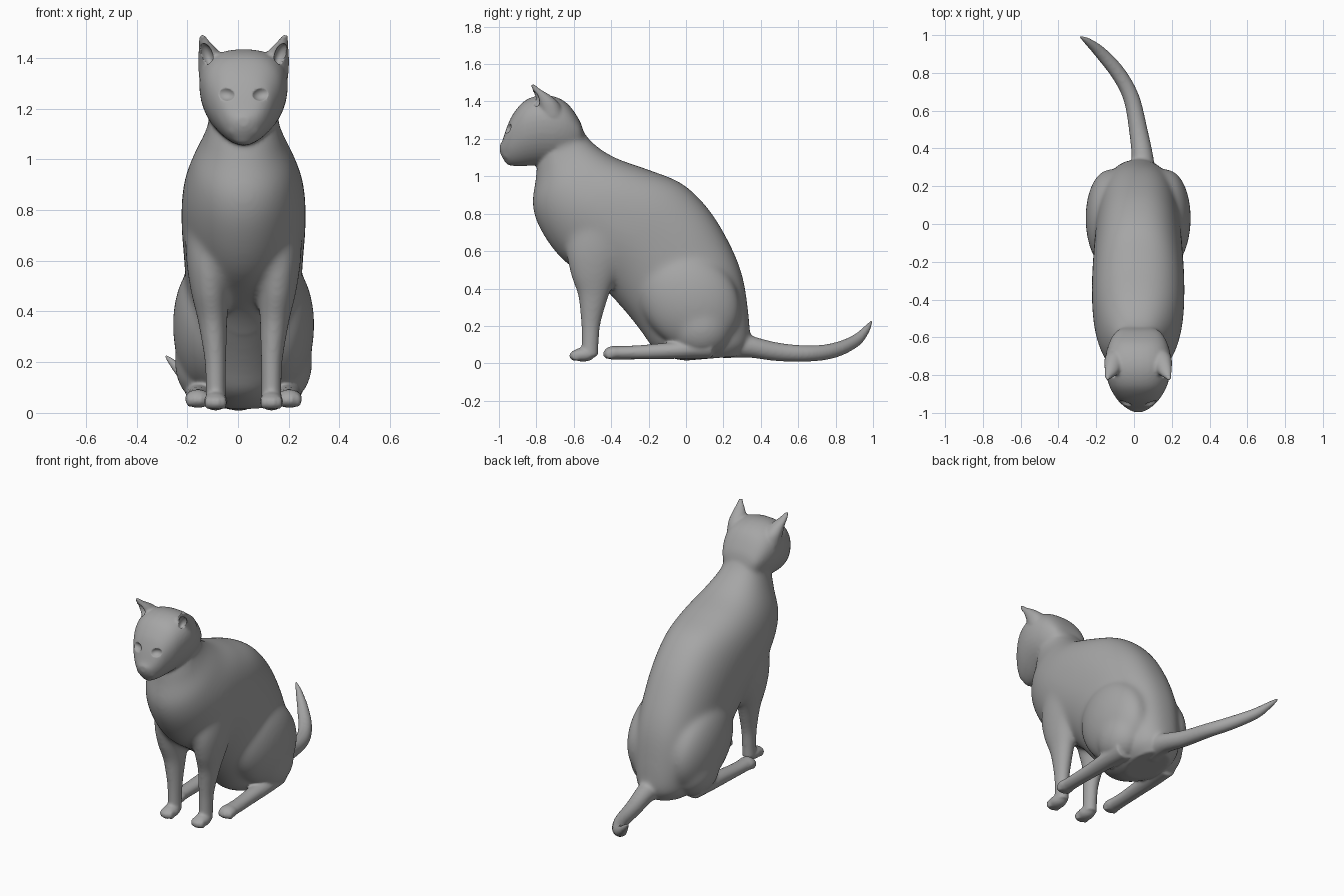
import bpy, bmesh, math
from mathutils import Vector, Matrix

if "Cube" in bpy.data.objects:
    bpy.data.objects.remove(bpy.data.objects["Cube"])

CX = 0.022          # the body's mid-plane
bm = bmesh.new()    # all skin parts, fused later into one surface


def spline(a, b, c, d, t):
    return 0.5 * (2 * b + (c - a) * t + (2 * a - 5 * b + 4 * c - d) * t * t
                  + (3 * b - a - 3 * c + d) * t ** 3)


def loft(mesh, sections, egg=0.0, square=1.0, n=32, steps=5):
    """Closed tube through (centre, half axis u, half axis v) sections."""
    s = [[Vector(p) for p in sec] for sec in sections]
    full = []
    for i in range(len(s) - 1):
        q = [s[max(i - 1, 0)], s[i], s[i + 1], s[min(i + 2, len(s) - 1)]]
        for k in range(steps):
            full.append([spline(q[0][j], q[1][j], q[2][j], q[3][j], k / steps) for j in range(3)])
    full.append(s[-1])
    rings = []
    for c, u, v in full:
        ring = []
        for k in range(n):
            a = 2 * math.pi * (k + .5) / n
            x, y = math.cos(a), math.sin(a)
            if y > 0:   # squarer on the v side
                x, y = math.copysign(abs(x) ** square, x), y ** square
            ring.append(mesh.verts.new(c + u * x * (1 + egg * y) + v * y))
        rings.append(ring)
    faces = []
    for r0, r1 in zip(rings, rings[1:]):
        for k in range(n):
            faces.append(mesh.faces.new((r0[k], r0[(k + 1) % n], r1[(k + 1) % n], r1[k])))
    faces += [mesh.faces.new(rings[0][::-1]), mesh.faces.new(rings[-1])]
    bmesh.ops.recalc_face_normals(mesh, faces=faces)


def ball(mesh, centre, radii, tilt=(0, 0, 0)):
    m = Matrix.Translation(centre)
    for ang, ax in zip(tilt, "XYZ"):
        m = m @ Matrix.Rotation(math.radians(ang), 4, ax)
    bmesh.ops.create_uvsphere(mesh, u_segments=28, v_segments=18, radius=1,
                              matrix=m @ Matrix.Diagonal((*radii, 1)))


def make(mesh, name):
    me = bpy.data.meshes.new(name)
    mesh.to_mesh(me)
    mesh.free()
    ob = bpy.data.objects.new(name, me)
    bpy.context.collection.objects.link(ob)
    return ob


# torso: back point (y, z), front point (y, z), half width
torso = [(-.57, 1.27, -.79, 1.10, .125), (-.50, 1.18, -.805, .98, .155),
         (-.38, 1.10, -.82, .84, .205), (-.20, 1.035, -.77, .70, .238),
         (-.02, .96, -.65, .545, .245), (.12, .825, -.44, .40, .235),
         (.228, .65, -.32, .27, .225), (.298, .48, -.24, .17, .215),
         (.33, .30, -.17, .08, .20), (.34, .13, -.08, .03, .165),
         (.30, .04, 0, .015, .11)]
loft(bm, [((CX, (a + c) / 2, (b + d) / 2), (w, 0, 0), (0, (a - c) / 2, (b - d) / 2))
          for a, b, c, d, w in torso], square=.84, n=48)

# head: y, bottom, top, half width
head = [(-.545, 1.15, 1.23, .07), (-.57, 1.11, 1.30, .115), (-.63, 1.07, 1.385, .15),
        (-.70, 1.06, 1.425, .168), (-.78, 1.06, 1.433, .168), (-.86, 1.055, 1.405, .148),
        (-.92, 1.055, 1.34, .115), (-.955, 1.065, 1.27, .085),
        (-.982, 1.10, 1.19, .05), (-.995, 1.13, 1.17, .022)]
loft(bm, [((CX, y, (b + t) / 2), (w, 0, 0), (0, 0, (t - b) / 2)) for y, b, t, w in head],
     egg=.17, square=.85, n=40)

# tail: x, y, z, radius
tail = [(.035, .22, .11, .085), (.045, .34, .09, .06), (.022, .5, .06, .049),
        (-.015, .67, .053, .043), (-.085, .8, .072, .04), (-.18, .91, .125, .034),
        (-.25, .97, .19, .025), (-.292, .997, .232, .013)]
pts = [Vector(p[:3]) for p in tail]
sections = []
for i, p in enumerate(tail):
    d = (pts[min(i + 1, 7)] - pts[max(i - 1, 0)]).normalized()
    u = d.cross(Vector((0, 0, 1))).normalized()
    sections.append((pts[i], u * p[3], u.cross(d) * p[3]))
loft(bm, sections, n=20)

# front leg: offset, y, z, half width, half depth
front_leg = [(.11, -.515, .04, .04, .045), (.11, -.512, .12, .039, .045),
             (.112, -.508, .22, .043, .052), (.122, -.495, .36, .058, .082),
             (.132, -.49, .48, .077, .13), (.135, -.47, .62, .093, .17),
             (.135, -.43, .78, .09, .17), (.11, -.40, .92, .06, .10)]
# hind foot: offset, y, z, half width, half height
hind_foot = [(.16, .14, .10, .07, .075), (.170, .0, .075, .058, .05),
             (.176, -.15, .064, .048, .042), (.18, -.28, .058, .045, .037),
             (.18, -.39, .056, .048, .036)]
cut = bmesh.new()   # hollows of the ears and eyes
for s in (-1, 1):
    def at(off, y, z):
        return (CX + s * off, y, z)
    loft(bm, [(at(o, y, z), (w, 0, 0), (0, d, 0)) for o, y, z, w, d in front_leg], n=24)
    loft(bm, [(at(o, y, z), (w, 0, 0), (0, 0, h)) for o, y, z, w, h in hind_foot], n=24)
    # paws with toes
    ball(bm, at(.11, -.55, .046), (.047, .065, .037))
    ball(bm, at(.18, -.385, .056), (.052, .055, .037))
    for t in (-.03, -.01, .01, .03):
        reach = .012 - abs(t) * .5
        ball(bm, at(.11 + t, -.59 - reach, .04), (.014, .028, .027))
        ball(bm, at(.18 + t * 1.1, -.41 - reach, .05), (.015, .028, .027))
    # haunch
    ball(bm, at(.145, .02, .335), (.134, .29, .245), (-42, s * 3, 0))
    ball(bm, at(.14, .08, .2), (.132, .17, .165))
    # muzzle cheek
    ball(bm, at(.03, -.94, 1.125), (.04, .042, .042))
    # ear
    loft(bm, [(at(.118, -.715, 1.32), (.058, 0, 0), (0, .065, 0)),
              (at(.125, -.735, 1.385), (.055, 0, 0), (0, .06, 0)),
              (at(.139, -.765, 1.43), (.039, 0, 0), (0, .044, 0)),
              (at(.155, -.80, 1.465), (.022, 0, 0), (0, .022, 0)),
              (at(.164, -.822, 1.494), (.01, 0, 0), (0, .01, 0))], n=20)
    ball(cut, at(.147, -.805, 1.415), (.024, .032, .046), (25, s * 20, 0))
    ball(cut, at(.075, -.970, 1.26), (.042, .04, .03), (0, s * -12, 0))
# chin
ball(bm, (CX, -.93, 1.085), (.045, .04, .028))

hollows = make(cut, "ear_and_eye_hollows")
hollows.hide_render = True
hollows.hide_viewport = True
cat = make(bm, "cat")

# fuse the parts and carve the hollows
fuse = cat.modifiers.new("fuse", 'REMESH')
fuse.mode = 'VOXEL'
fuse.voxel_size = .0085
carve = cat.modifiers.new("carve", 'BOOLEAN')
carve.operation = 'DIFFERENCE'
carve.object = hollows
fused = bpy.data.meshes.new_from_object(cat.evaluated_get(bpy.context.evaluated_depsgraph_get()))
cat.modifiers.clear()
cat.data = fused


# blend the body joins strongly, keep face, feet and tail crisp
def ramp(v, lo, hi):
    return max(0, min(1, (v - lo) / (hi - lo)))


body = cat.vertex_groups.new(name="body")
for v in fused.vertices:
    y, z = v.co.y, v.co.z
    low = ramp(z, .3, .48) if y < -.35 else ramp(z, .1, .2)
    face = 1 - ramp(z, 1.13, 1.25) if y > -.7 else 1 - ramp(z, .98, 1.05)
    body.add([v.index], low * face, 'REPLACE')
blend = cat.modifiers.new("blend", 'SMOOTH')
blend.factor, blend.iterations, blend.vertex_group = .5, 70, "body"
soft = cat.modifiers.new("soften", 'SMOOTH')
soft.factor, soft.iterations = .5, 6

# dark grey coat
coat = bpy.data.materials.new("dark_grey")
coat.diffuse_color = (.38, .38, .38, 1)
coat.use_nodes = True
coat.node_tree.nodes["Principled BSDF"].inputs["Base Color"].default_value = coat.diffuse_color
fused.materials.clear()
fused.materials.append(coat)
bpy.context.view_layer.objects.active = cat
cat.select_set(True)
bpy.ops.object.shade_smooth()
